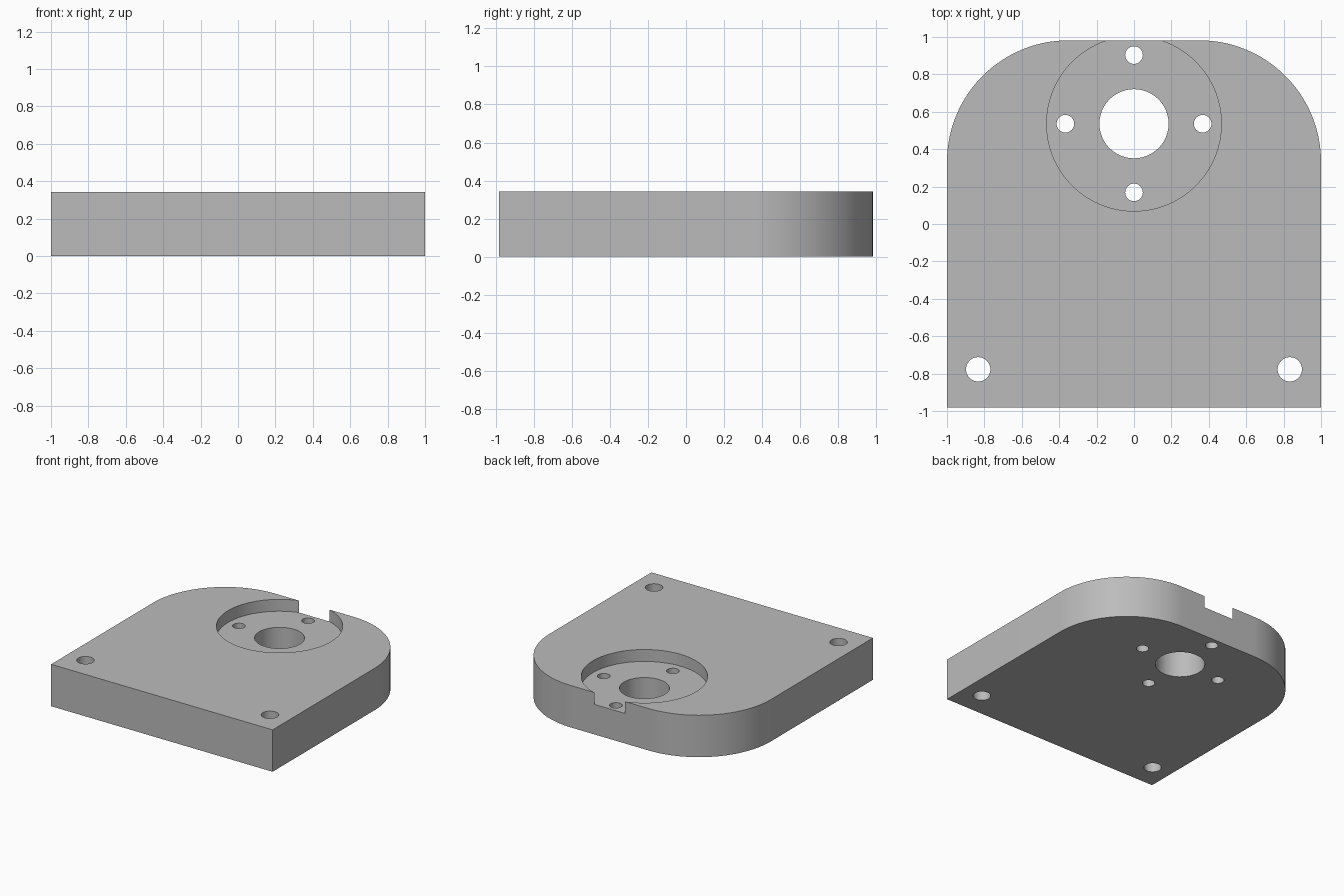
import bpy, bmesh
from math import sin, cos, pi, radians

cube = bpy.data.objects.get("Cube")
if cube:
    bpy.data.objects.remove(cube, do_unlink=True)

HEIGHT, FLOOR = 0.342, 0.245
HALF_X, HALF_Y, CORNER = 1.0, 0.982, 0.65
CENTRE_Y, BOLT_CIRCLE = 0.536, 0.367

grey = bpy.data.materials.new("plain grey")
grey.use_nodes = True
colour = (0.5, 0.5, 0.5, 1)
grey.diffuse_color = colour
grey.node_tree.nodes["Principled BSDF"].inputs["Base Color"].default_value = colour


def prism(name, outline, z0, z1):
    """Extrude a counter-clockwise outline from z0 to z1."""
    bm = bmesh.new()
    face = bm.faces.new([bm.verts.new((x, y, z0)) for x, y in outline])
    top = bmesh.ops.extrude_face_region(bm, geom=[face])["geom"]
    bmesh.ops.translate(bm, vec=(0, 0, z1 - z0),
                        verts=[v for v in top if isinstance(v, bmesh.types.BMVert)])
    bmesh.ops.recalc_face_normals(bm, faces=bm.faces)
    mesh = bpy.data.meshes.new(name)
    bm.to_mesh(mesh)
    bm.free()
    mesh.materials.append(grey)
    obj = bpy.data.objects.new(name, mesh)
    bpy.context.collection.objects.link(obj)
    return obj


def arc(cx, cy, r, start, end, steps):
    return [(cx + r * cos(start + (end - start) * i / steps),
             cy + r * sin(start + (end - start) * i / steps)) for i in range(steps + 1)]


# Plate with two rounded back corners
cx, cy = HALF_X - CORNER, HALF_Y - CORNER
outline = [(-HALF_X, -HALF_Y), (HALF_X, -HALF_Y)]
outline += arc(cx, cy, CORNER, 0, pi / 2, 32)
outline += arc(-cx, cy, CORNER, pi / 2, pi, 32)
plate = prism("mounting_plate", outline, 0, HEIGHT)

# Round cuts: name, x, y, radius, bottom
cuts = [("recess", 0, CENTRE_Y, 0.467, FLOOR),
        ("bore", 0, CENTRE_Y, 0.185, -0.1)]
for i in range(4):
    a = i * pi / 2
    cuts.append(("bolt_hole", BOLT_CIRCLE * cos(a), CENTRE_Y + BOLT_CIRCLE * sin(a), 0.047, -0.1))
for side in (-1, 1):
    cuts.append(("corner_hole", side * 0.833, -0.777, 0.065, -0.1))

cutters = []
for name, x, y, r, bottom in cuts:
    steps = 96 if r > 0.3 else 48
    cutter = prism(name + "_cutter", arc(x, y, r, 0, 2 * pi, steps)[:-1], bottom, HEIGHT + 0.1)
    cutter.hide_render = True
    mod = plate.modifiers.new(name, "BOOLEAN")
    mod.operation, mod.solver, mod.object = "DIFFERENCE", "EXACT", cutter
    cutters.append(cutter)

# Bake the cuts and remove the cutters
bpy.ops.object.select_all(action="DESELECT")
plate.select_set(True)
bpy.context.view_layer.objects.active = plate
for mod in list(plate.modifiers):
    bpy.ops.object.modifier_apply(modifier=mod.name)
for cutter in cutters:
    bpy.data.objects.remove(cutter, do_unlink=True)

bpy.ops.object.shade_smooth_by_angle(angle=radians(30))
